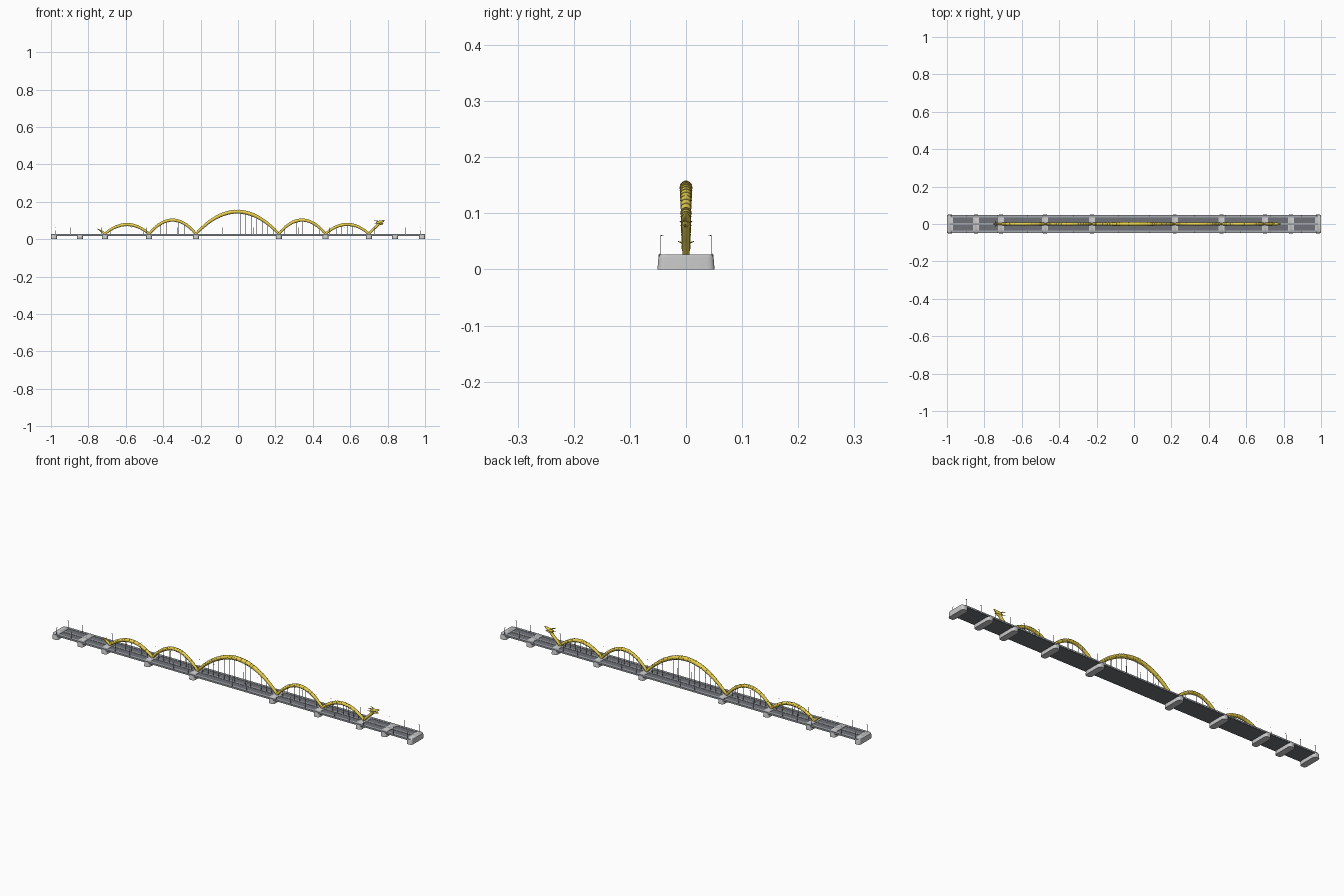
import bpy, bmesh, math
from mathutils import Vector

if "Cube" in bpy.data.objects:
    bpy.data.objects.remove(bpy.data.objects["Cube"])


def material(name, col):
    m = bpy.data.materials.new(name)
    m.diffuse_color = (*col, 1)
    m.use_nodes = True
    m.node_tree.nodes["Principled BSDF"].inputs["Base Color"].default_value = m.diffuse_color
    return m


GOLD = material("gold", (0.80, 0.62, 0.07))
ASPHALT = material("asphalt", (0.16, 0.17, 0.19))
WALK = material("walkway", (0.36, 0.38, 0.41))
STEEL = material("steel", (0.2, 0.2, 0.2))


def finish(name, bm, mat=None, smooth=False):
    bmesh.ops.recalc_face_normals(bm, faces=bm.faces)
    me = bpy.data.meshes.new(name)
    bm.to_mesh(me)
    bm.free()
    ob = bpy.data.objects.new(name, me)
    bpy.context.collection.objects.link(ob)
    if mat:
        me.materials.append(mat)
    if smooth:
        bpy.ops.object.select_all(action='DESELECT')
        bpy.context.view_layer.objects.active = ob
        ob.select_set(True)
        bpy.ops.object.shade_smooth_by_angle(angle=math.radians(40))
    return ob


def add_box(bm, x0, x1, y0, y1, z0, z1):
    vs = bmesh.ops.create_cube(bm, size=1)["verts"]
    for v in vs:
        v.co = Vector((x1 if v.co.x > 0 else x0, y1 if v.co.y > 0 else y0, z1 if v.co.z > 0 else z0))


def add_tube(bm, pts, radii, n=14):
    """Tapered tube along a path in a plane close to XZ."""
    pts = [Vector(p) for p in pts]
    rings = []
    for i, p in enumerate(pts):
        t = (pts[min(i + 1, len(pts) - 1)] - pts[max(i - 1, 0)]).normalized()
        side = Vector((0, 1, 0)) if abs(t.y) < 0.9 else Vector((1, 0, 0))
        up = t.cross(side).normalized()
        side = up.cross(t)
        rings.append([bm.verts.new(p + radii[i] * (math.cos(a) * side + math.sin(a) * up))
                      for a in (2 * math.pi * k / n for k in range(n))])
    for a, b in zip(rings, rings[1:]):
        for k in range(n):
            bm.faces.new((a[k], a[(k + 1) % n], b[(k + 1) % n], b[k]))
    bm.faces.new(rings[0][::-1])
    bm.faces.new(rings[-1])


# Deck slab, walkways and median
TOP = 0.026
bm = bmesh.new()
add_box(bm, -0.985, 0.985, -0.048, 0.048, 0.018, TOP - 0.001)
finish("deck", bm, ASPHALT)
bm = bmesh.new()
for s in (-1, 1):
    ys = sorted((s * 0.036, s * 0.049))
    add_box(bm, -0.985, 0.985, *ys, 0.020, TOP + 0.0005)
add_box(bm, -0.985, 0.985, -0.005, 0.005, 0.024, TOP + 0.0005)
finish("walkways_and_median", bm, WALK)

# Piers: rounded, slightly tapered blocks
bm = bmesh.new()
for x in (-0.984, -0.845, -0.712, -0.475, -0.225, 0.218, 0.468, 0.70, 0.84, 0.984):
    levels = []
    for z, s in ((0, 1.0), (0.020, 0.965), (0.0245, 0.94), (0.0265, 0.88)):
        ring = []
        for cx, cy, a0 in ((1, 1, 0), (-1, 1, 90), (-1, -1, 180), (1, -1, 270)):
            for k in range(5):
                a = math.radians(a0 + 22.5 * k)
                ring.append(bm.verts.new((x + cx * 0.006 + 0.010 * math.cos(a),
                                          s * (cy * 0.038 + 0.013 * math.sin(a)), z)))
        levels.append(ring)
    for a, b in zip(levels, levels[1:]):
        for k in range(20):
            bm.faces.new((a[k], a[(k + 1) % 20], b[(k + 1) % 20], b[k]))
    bm.faces.new(levels[0][::-1])
    bm.faces.new(levels[-1])
finish("piers", bm, None, True)

# Serpent body: a row of arches, with clamp rings and hangers
ARCHES = ((-0.712, -0.475, 0.078), (-0.475, -0.225, 0.102), (-0.225, 0.218, 0.147),
          (0.218, 0.468, 0.102), (0.468, 0.70, 0.079))
BASE = 0.028
body, rings, hangers = bmesh.new(), bmesh.new(), bmesh.new()
for x0, x1, h in ARCHES:
    span = x1 - x0
    rad = 0.0085 if span < 0.4 else 0.0105

    def point(u):
        return Vector((x0 + span * u, 0, BASE + (h - BASE) * 4 * u * (1 - u)))

    def radius(u):
        return 0.0065 + (rad - 0.0065) * math.sin(math.pi * u)

    N = 40
    add_tube(body, [point(i / N) for i in range(N + 1)], [radius(i / N) for i in range(N + 1)])
    count = int(span / 0.012)
    for i in range(1, count):
        u = i / count
        add_tube(rings, [point(u - 0.001 / span), point(u + 0.001 / span)], [radius(u) + 0.0009] * 2)
    count = round(span / 0.03)
    for i in range(1, count):
        p = point(i / count)
        add_tube(hangers, [(p.x, 0, TOP - 0.001), p], [0.0009] * 2, 6)
finish("body_arches", body, GOLD, True)
finish("body_rings", rings, GOLD, True)
finish("hangers", hangers, STEEL)

# Neck and tail
bm = bmesh.new()
add_tube(bm, [(0.70, 0, 0.028), (0.712, 0, 0.042), (0.728, 0, 0.057), (0.742, 0, 0.070), (0.752, 0, 0.082)],
         [0.0065, 0.007, 0.007, 0.0075, 0.008])
finish("neck", bm, GOLD, True)
bm = bmesh.new()
add_tube(bm, [(-0.712, 0, 0.028), (-0.724, 0, 0.039), (-0.737, 0, 0.046), (-0.752, 0, 0.056)],
         [0.0065, 0.006, 0.004, 0.001])
for s in (-1, 1):
    add_tube(bm, [(-0.734, 0, 0.045), (-0.742, s * 0.014, 0.050)], [0.003, 0.0006], 8)
finish("tail", bm, GOLD, True)

# Head: skull, jaws, horns and mane spikes
bm = bmesh.new()
add_tube(bm, [(0.738, 0, 0.088), (0.750, 0, 0.089), (0.764, 0, 0.093), (0.777, 0, 0.097), (0.784, 0, 0.101)],
         [0.005, 0.009, 0.007, 0.005, 0.002])
add_tube(bm, [(0.750, 0, 0.082), (0.764, 0, 0.081), (0.778, 0, 0.083)], [0.007, 0.005, 0.002])
for s in (-1, 1):
    add_tube(bm, [(0.752, s * 0.005, 0.094), (0.740, s * 0.008, 0.099), (0.726, s * 0.010, 0.099)],
             [0.0028, 0.0022, 0.0005], 8)
    add_tube(bm, [(0.745, s * 0.005, 0.084), (0.728, s * 0.011, 0.086)], [0.003, 0.0005], 8)
finish("head", bm, GOLD, True)

# Lamp posts with short inward arms
bm = bmesh.new()
for i in range(25):
    x = -0.975 + 1.95 * i / 24
    for s in (-1, 1):
        add_tube(bm, [(x, s * 0.046, TOP - 0.001), (x, s * 0.046, 0.060)], [0.0008, 0.0006], 6)
        add_tube(bm, [(x, s * 0.0465, 0.0600), (x, s * 0.040, 0.0612)], [0.0007] * 2, 6)
finish("lamp_posts", bm, STEEL)
